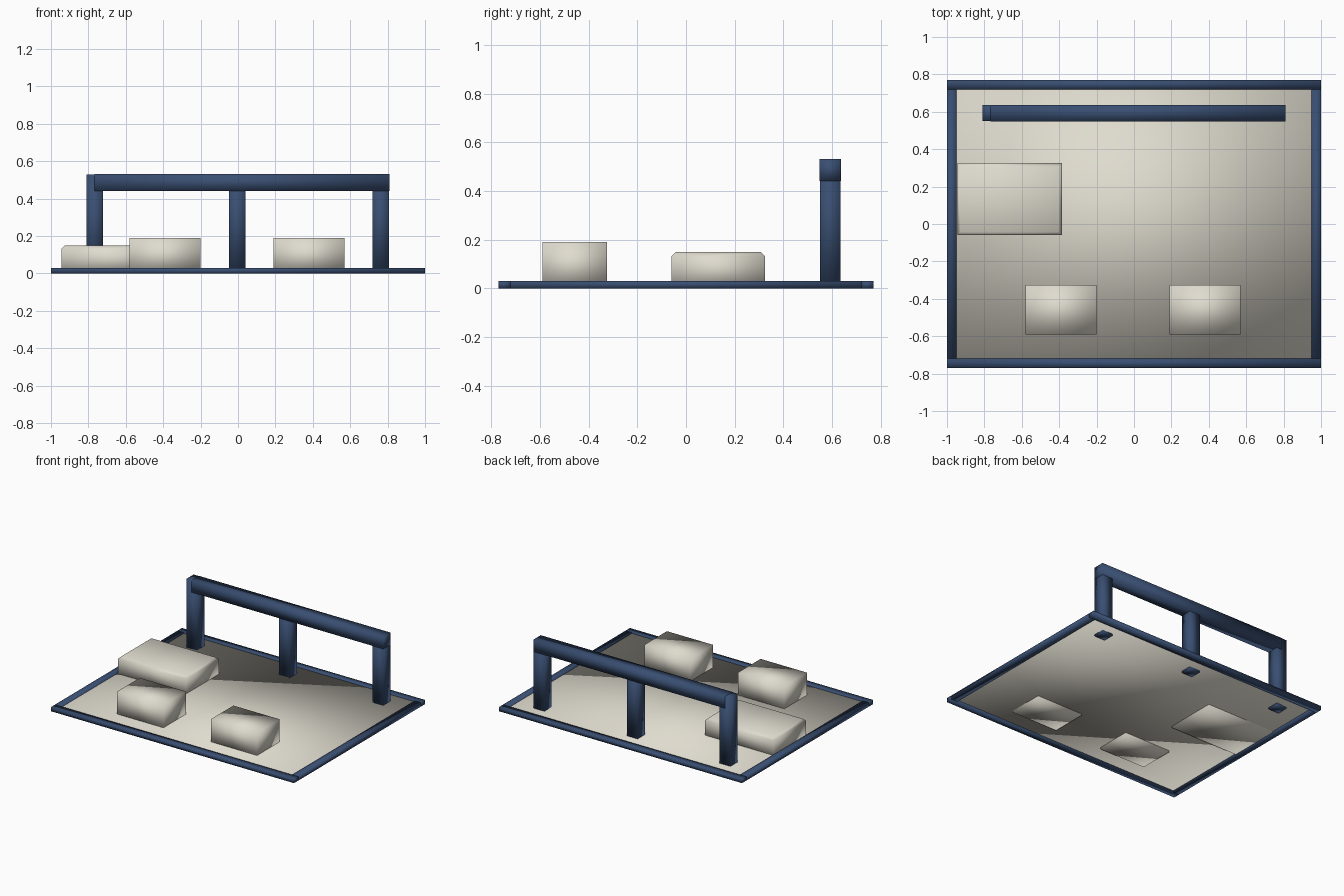
import bpy, bmesh
from mathutils import Vector

if "Cube" in bpy.data.objects:
    bpy.data.objects.remove(bpy.data.objects["Cube"])


def make_material(name, colour):
    mat = bpy.data.materials.new(name)
    mat.use_nodes = True
    mat.diffuse_color = (*colour, 1)
    mat.node_tree.nodes["Principled BSDF"].inputs["Base Color"].default_value = (*colour, 1)
    return mat


navy = make_material("navy blue", (0.04, 0.076, 0.165))
cream = make_material("warm cream", (0.74, 0.71, 0.62))


def box(name, low, high, mat, chamfer=0):
    """Softly shaded box between two corners, with optional chamfered top edges."""
    low, high = Vector(low), Vector(high)
    bm = bmesh.new()
    bmesh.ops.create_cube(bm, size=1)
    for v in bm.verts:
        v.co = (low + high) / 2 + v.co * (high - low)
    if chamfer:
        top = [e for e in bm.edges if all(v.co.z > high.z - 0.001 for v in e.verts)]
        bmesh.ops.bevel(bm, geom=top, offset=chamfer, segments=1, affect='EDGES')
    for f in bm.faces:
        f.smooth = True
    mesh = bpy.data.meshes.new(name)
    bm.to_mesh(mesh)
    bm.free()
    mesh.materials.append(mat)
    obj = bpy.data.objects.new(name, mesh)
    bpy.context.collection.objects.link(obj)
    return obj


# Base: thin floor held in a low border
W, D, H, B = 1.0, 0.77, 0.03, 0.05
box("floor", (B / 2 - W, B / 2 - D, 0.012), (W - B / 2, D - B / 2, 0.022), cream)
for side, y in (("front", -D), ("back", D - B)):
    box(side + "_border", (-W, y, 0), (W, y + B, H), navy)
for side, x in (("right", -W), ("left", W - B)):
    box(side + "_border", (x, B - D, 0), (x + B, D - B, H), navy)

# Blocks standing on the floor
for side, x in (("right", -0.58), ("left", 0.19)):
    box(side + "_front_block", (x, -0.59, 0), (x + 0.38, -0.325, 0.19), cream)
box("low_block", (-0.945, -0.06, 0), (-0.385, 0.325, 0.15), cream, chamfer=0.018)

# Rear frame: three posts carrying one rail
Y0, Y1, TOP, T = 0.55, 0.635, 0.53, 0.088
for name, x in (("right_post", -0.81), ("middle_post", -0.047), ("left_post", 0.72)):
    box(name, (x, Y0, 0), (x + T, Y1, TOP), navy)
e = 0.001
box("top_rail", (-0.81 + T / 2, Y0 - e, TOP - T), (0.81, Y1 + e, TOP + e), navy)
